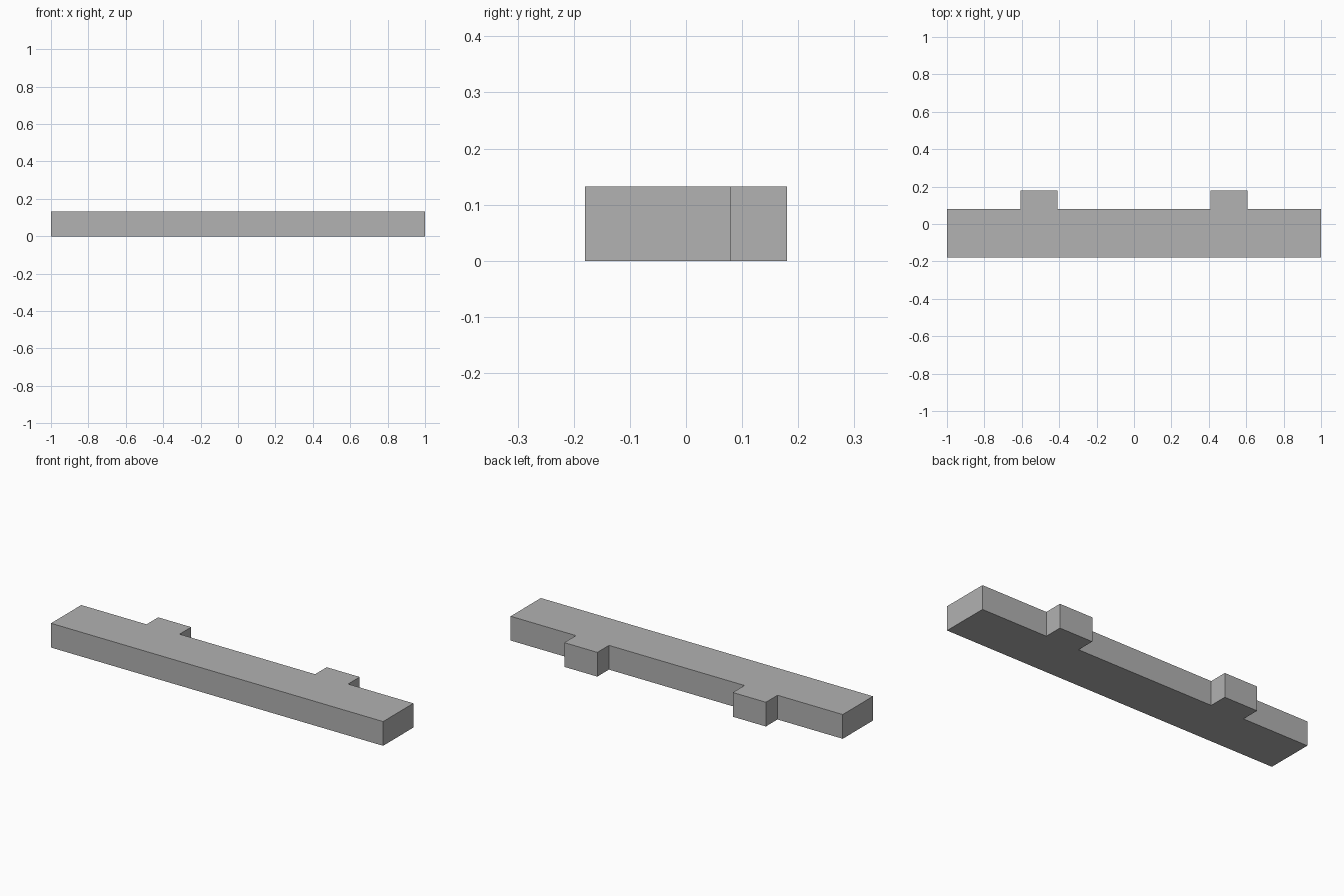
import bpy
import bmesh

cube = bpy.data.objects.get("Cube")
if cube:
    bpy.data.objects.remove(cube, do_unlink=True)

HEIGHT = 0.132
FRONT, BACK, TAB_BACK = -0.18, 0.08, 0.18
TAB_IN, TAB_OUT = 0.408, 0.607

# Plain grey finish
grey = bpy.data.materials.new("plain_grey")
grey.use_nodes = True
color = (0.445, 0.445, 0.445, 1)
grey.diffuse_color = color
grey.node_tree.nodes["Principled BSDF"].inputs["Base Color"].default_value = color

# Outline of one half, mirrored to give the whole bar with two rear tabs
half = [(1, FRONT), (1, BACK), (TAB_OUT, BACK), (TAB_OUT, TAB_BACK),
        (TAB_IN, TAB_BACK), (TAB_IN, BACK)]
outline = half + [(-x, y) for x, y in reversed(half)]

# Extrude the outline into a solid
bm = bmesh.new()
base = bm.faces.new([bm.verts.new((x, y, 0)) for x, y in outline])
top = bmesh.ops.extrude_face_region(bm, geom=[base], use_keep_orig=True)
top_verts = [g for g in top["geom"] if isinstance(g, bmesh.types.BMVert)]
bmesh.ops.translate(bm, verts=top_verts, vec=(0, 0, HEIGHT))
bmesh.ops.recalc_face_normals(bm, faces=bm.faces)

mesh = bpy.data.meshes.new("tabbed_bar")
bm.to_mesh(mesh)
bm.free()
mesh.materials.append(grey)
bar = bpy.data.objects.new("tabbed_bar", mesh)
bpy.context.collection.objects.link(bar)
